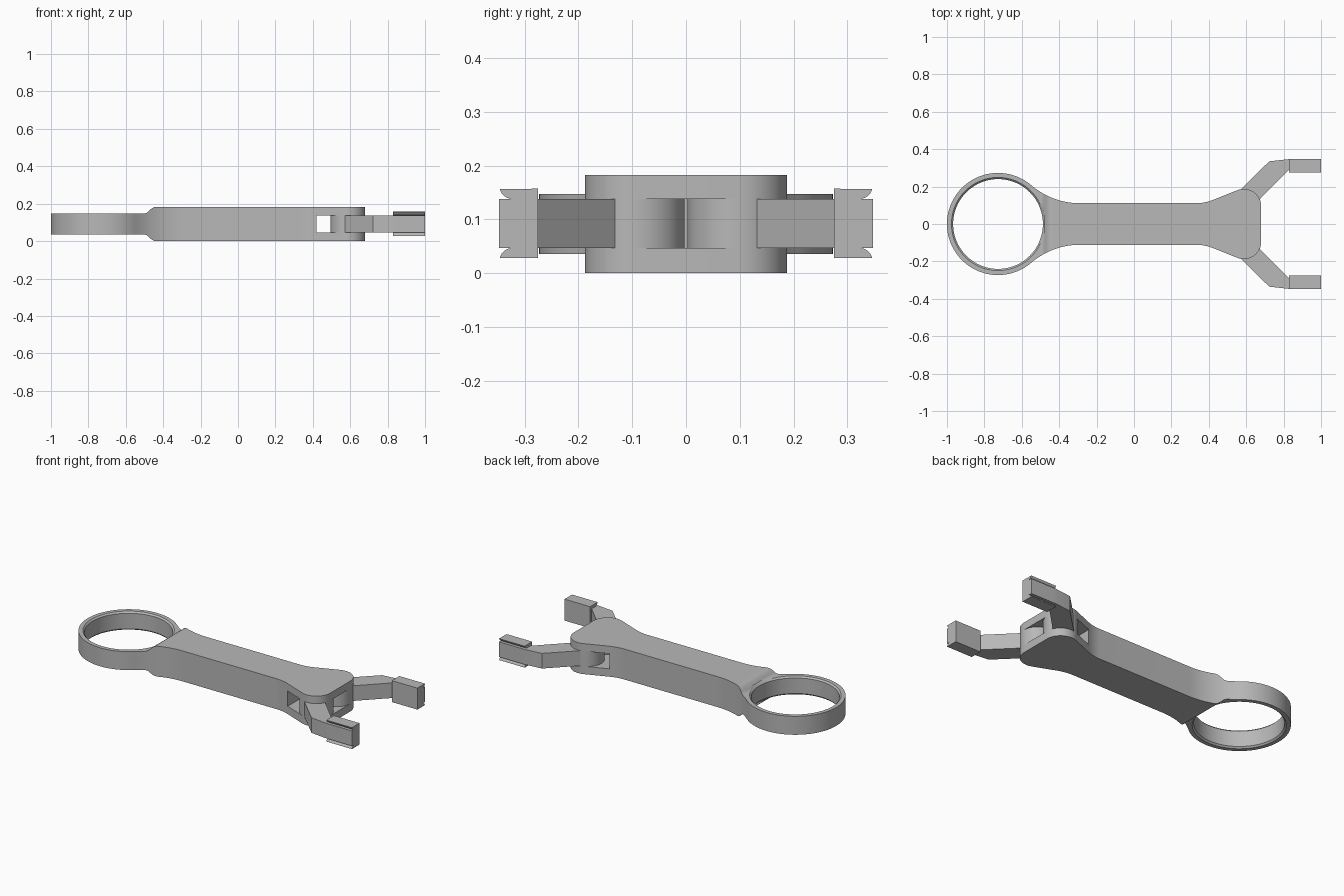
import bpy, bmesh
from math import cos, sin, radians, atan2
from mathutils import Vector

cube = bpy.data.objects.get("Cube")
if cube:
    bpy.data.objects.remove(cube, do_unlink=True)

grey = bpy.data.materials.new("plain grey")
grey.use_nodes = True
grey.diffuse_color = (0.48, 0.48, 0.48, 1)
grey.node_tree.nodes["Principled BSDF"].inputs["Base Color"].default_value = (0.48, 0.48, 0.48, 1)


def arc(cx, cy, r, start, end, n):
    angles = [radians(start + (end - start) * i / n) for i in range(n + 1)]
    return [(cx + r * cos(a), cy + r * sin(a)) for a in angles]


def prism(name, outline, lo, hi, axis="z"):
    """Extrude a closed outline along one axis between lo and hi."""
    place = {"x": lambda u, v, w: (w, u, v),
             "y": lambda u, v, w: (u, w, v),
             "z": lambda u, v, w: (u, v, w)}[axis]
    bm = bmesh.new()
    face = bm.faces.new([bm.verts.new(place(u, v, lo)) for u, v in outline])
    new = bmesh.ops.extrude_face_region(bm, geom=[face])["geom"]
    verts = [g for g in new if isinstance(g, bmesh.types.BMVert)]
    bmesh.ops.translate(bm, verts=verts, vec=Vector(place(0, 0, hi - lo)))
    return finish(name, bm)


def lathe(name, profile, cx, steps=96):
    """Stack circles of (radius, height) about a vertical axis at cx."""
    bm = bmesh.new()
    rings = [[bm.verts.new((x, y, z)) for x, y in arc(cx, 0, r, 0, 360, steps)[:-1]]
             for r, z in profile]
    for a, b in zip(rings, rings[1:]):
        for i in range(steps):
            j = (i + 1) % steps
            bm.faces.new((a[i], a[j], b[j], b[i]))
    bm.faces.new(rings[0])
    bm.faces.new(rings[-1])
    return finish(name, bm)


def finish(name, bm):
    bmesh.ops.recalc_face_normals(bm, faces=bm.faces)
    mesh = bpy.data.meshes.new(name)
    bm.to_mesh(mesh)
    bm.free()
    mesh.materials.append(grey)
    obj = bpy.data.objects.new(name, mesh)
    bpy.context.collection.objects.link(obj)
    return obj


def select(obj):
    bpy.ops.object.select_all(action="DESELECT")
    obj.select_set(True)
    bpy.context.view_layer.objects.active = obj


def combine(obj, other, operation):
    mod = obj.modifiers.new("combine", "BOOLEAN")
    mod.operation, mod.solver, mod.object = operation, "EXACT", other
    select(obj)
    bpy.ops.object.modifier_apply(modifier=mod.name)
    bpy.data.objects.remove(other, do_unlink=True)


def smooth(obj):
    select(obj)
    bpy.ops.object.shade_smooth_by_angle(angle=radians(25))


TOP = 0.183
SLOT = (0.047, 0.138)
RING_X, RING_R = -0.727, 0.273
PIVOT_X, PIVOT_Y, PIVOT_R = 0.5875, 0.095, 0.0925

# Handle and ring plan: ring, neck fillet, straight grip, flared head
neck_x, neck_y, neck_r = -0.29, 0.508, 0.397
touch = atan2(neck_y, neck_x - RING_X) * 57.29578
half = arc(RING_X, 0, RING_R, 180, touch, 40)
half += arc(neck_x, neck_y, neck_r, touch - 180, -90, 14)[1:]
half += arc(0.33, 0.359, 0.248, -90, -69, 8)
half += arc(PIVOT_X, PIVOT_Y, PIVOT_R, 111, 0, 20)
plan = half + [(x, -y) for x, y in reversed(half[1:])]
handle = prism("handle_with_ring", plan, 0, TOP)

# Side profile thins the ring with a curved step
upper = [(-1.1, 0.147), (-0.505, 0.147)] + arc(-0.505, 0.182, 0.035, -90, -35, 8)[1:]
upper += [(-0.465, 0.172), (-0.453, 0.180), (-0.44, TOP), (0.8, TOP)]
side = upper + [(x, TOP - z) for x, z in reversed(upper)]
combine(handle, prism("side_profile", side, -0.5, 0.5, "y"), "INTERSECT")

# Ring hole with chamfered rims
hole = [(0.259, 0.026), (0.249, 0.036), (0.24, 0.045),
        (0.24, 0.138), (0.249, 0.147), (0.259, 0.157)]
combine(handle, lathe("ring_hole", hole, RING_X), "DIFFERENCE")

# Slot through the head
slot = [(0.42, -0.4), (0.9, -0.4), (0.9, 0.4), (0.42, 0.4)]
combine(handle, prism("head_slot", slot, *SLOT), "DIFFERENCE")
smooth(handle)

# Arms: round pivot, angled link and ridged jaw
link = [(0.56, 0.175), (0.723, 0.335), (0.83, 0.347), (0.85, 0.347),
        (0.85, 0.29), (0.83, 0.29), (0.66, 0.12)]
ridge = [(0.347, 0.0925), (0.347, 0.138), (0.322, 0.138)]
ridge += arc(0.322, 0.163, 0.025, -90, -14, 8)[1:] + [(0.275, 0.157)]
jaw = ridge + [(y, 0.185 - z) for y, z in reversed(ridge[1:])]
for label, s in (("left", 1), ("right", -1)):
    pivot = arc(PIVOT_X, s * PIVOT_Y, PIVOT_R, 0, 360, 64)[:-1]
    arm = prism(label + "_jaw_arm", pivot, *SLOT)
    combine(arm, prism("link", [(x, s * y) for x, y in link], *SLOT), "UNION")
    combine(arm, prism("jaw", [(s * y, z) for y, z in jaw], 0.83, 1.0, "x"), "UNION")
    smooth(arm)
